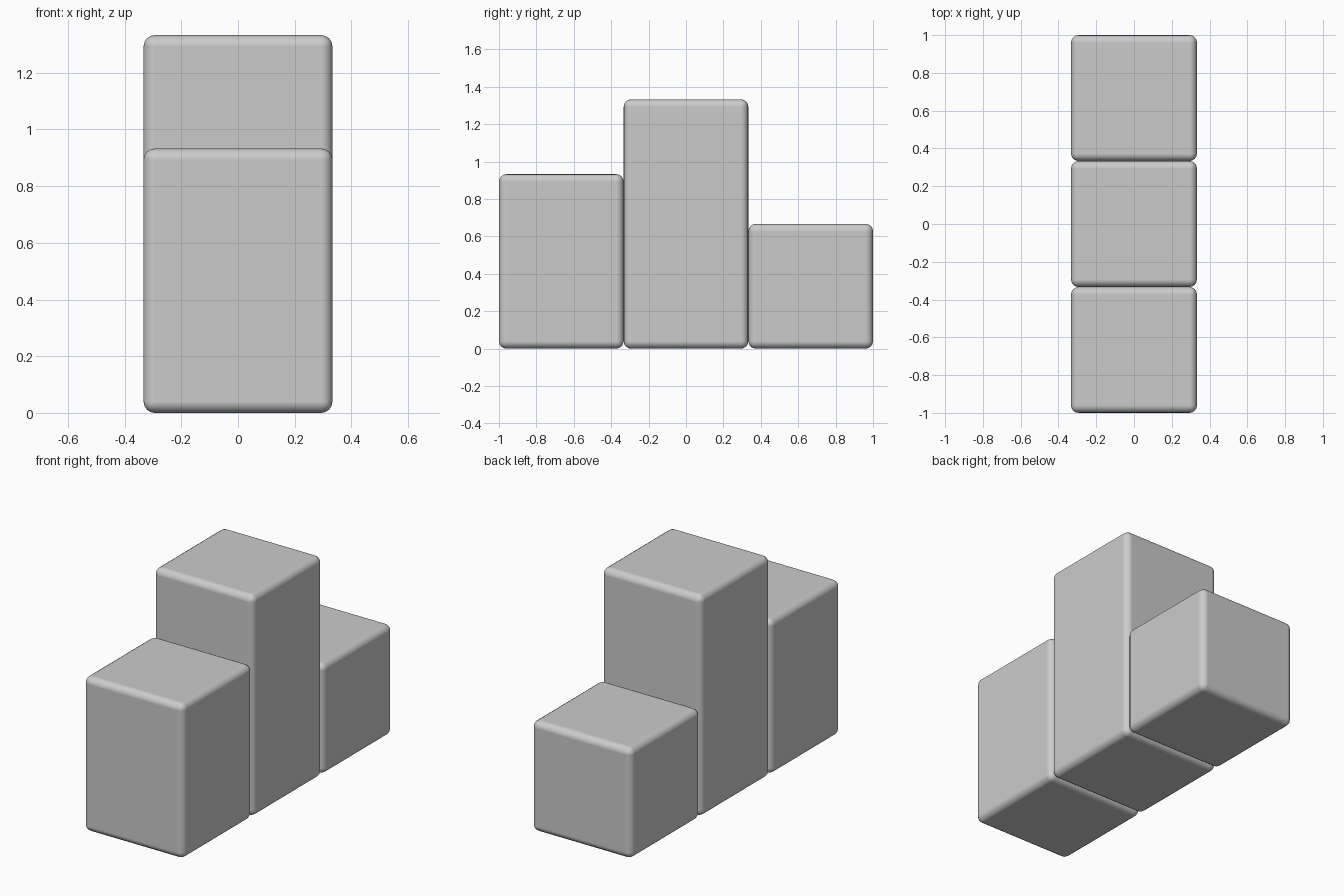
import bpy

if "Cube" in bpy.data.objects:
    bpy.data.objects.remove(bpy.data.objects["Cube"])

SIDE = 2 / 3


def block(name, y, height):
    # Square column standing on the ground with rounded edges
    bpy.ops.mesh.primitive_cube_add(size=1, location=(0, y, height / 2))
    ob = bpy.context.object
    ob.name = name
    ob.scale = (SIDE, SIDE, height)
    bpy.ops.object.transform_apply(location=False, rotation=False, scale=True)
    bevel = ob.modifiers.new("rounded_edges", 'BEVEL')
    bevel.width = 0.04
    bevel.segments = 4
    bevel.harden_normals = True
    bpy.ops.object.shade_smooth()
    return ob


# Three podium steps in a row along y
for name, y, height in (("second_step", -SIDE, 0.933),
                        ("first_step", 0, 1.333),
                        ("third_step", SIDE, 0.667)):
    block(name, y, height)
